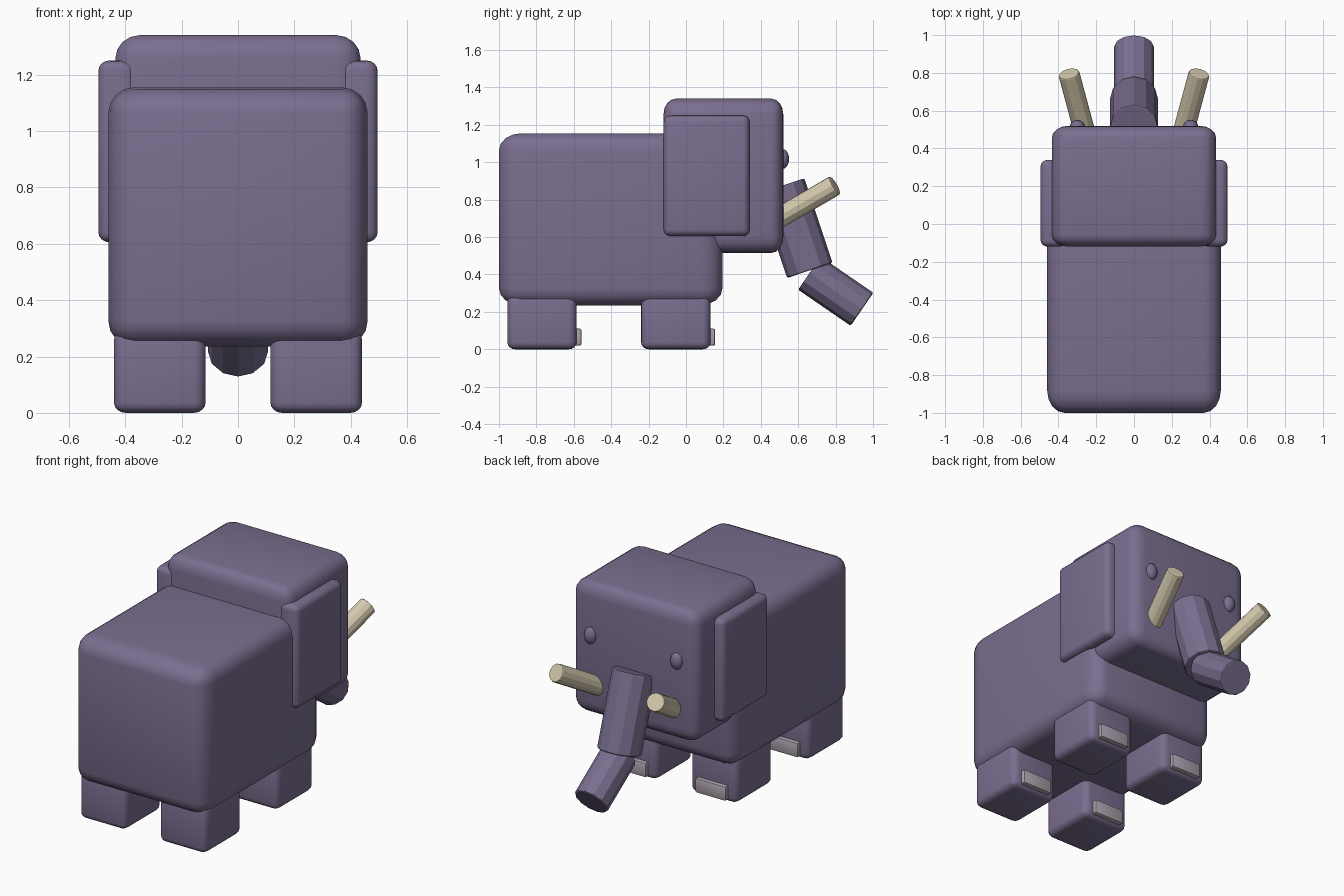
import bpy, bmesh, math
from mathutils import Vector, Matrix

if "Cube" in bpy.data.objects:
    bpy.data.objects.remove(bpy.data.objects["Cube"])


def material(name, rgb):
    m = bpy.data.materials.new(name)
    m.diffuse_color = (*rgb, 1)
    m.use_nodes = True
    m.node_tree.nodes["Principled BSDF"].inputs["Base Color"].default_value = m.diffuse_color
    return m


HIDE = material("purple_hide", (0.195, 0.155, 0.275))
IVORY = material("ivory", (0.66, 0.59, 0.42))
NAIL = material("pale_nail", (0.42, 0.36, 0.42))


def finish(bm, name, mat, smooth_angle=None):
    me = bpy.data.meshes.new(name)
    bm.to_mesh(me)
    bm.free()
    me.materials.append(mat)
    ob = bpy.data.objects.new(name, me)
    bpy.context.collection.objects.link(ob)
    if smooth_angle:
        bpy.ops.object.select_all(action='DESELECT')
        ob.select_set(True)
        bpy.context.view_layer.objects.active = ob
        bpy.ops.object.shade_smooth_by_angle(angle=math.radians(smooth_angle))
    return ob


def block(name, lo, hi, round_by, mat=HIDE, segments=4):
    """Rounded box between two corners, with a rounding width per axis."""
    lo, hi, r = Vector(lo), Vector(hi), Vector(round_by)
    bm = bmesh.new()
    bmesh.ops.create_cube(bm, size=1)
    dims = hi - lo
    bmesh.ops.scale(bm, vec=[dims[i] / r[i] for i in range(3)], verts=bm.verts)
    bmesh.ops.bevel(bm, geom=bm.edges[:], offset=1, segments=segments,
                    profile=0.5, affect='EDGES')
    bmesh.ops.scale(bm, vec=r, verts=bm.verts)
    bmesh.ops.translate(bm, vec=(lo + hi) / 2, verts=bm.verts)
    return finish(bm, name, mat, 40)


def rod(name, start, end, radius, mat, sides=12, bevel=0.0):
    """Straight prism between two points."""
    a, b = Vector(start), Vector(end)
    d = b - a
    bm = bmesh.new()
    bmesh.ops.create_cone(bm, cap_ends=True, segments=sides, radius1=radius,
                          radius2=radius, depth=d.length)
    if bevel:
        rims = [e for e in bm.edges if abs(e.verts[0].co.z - e.verts[1].co.z) < 1e-5]
        bmesh.ops.bevel(bm, geom=rims, offset=bevel, segments=2,
                        profile=0.5, affect='EDGES')
    turn = d.to_track_quat('Z', 'X').to_matrix().to_4x4()
    bm.transform(Matrix.Translation((a + b) / 2) @ turn)
    return finish(bm, name, mat)


# Body and head
block("body", (-0.46, -1.0, 0.235), (0.46, 0.195, 1.155), (0.092, 0.12, 0.092))
block("head", (-0.435, -0.12, 0.515), (0.435, 0.52, 1.34), (0.087, 0.064, 0.083))

# Trunk in two segments
rod("upper_trunk", (0, 0.511, 0.874), (0, 0.662, 0.422), 0.128, HIDE, bevel=0.008)
rod("lower_trunk", (0, 0.66, 0.407), (0, 0.941, 0.214), 0.107, HIDE, bevel=0.008)

for side, s in (("left", -1), ("right", 1)):
    # Ears
    xs = sorted((s * 0.36, s * 0.495))
    block(f"{side}_ear", (xs[0], -0.12, 0.605), (xs[1], 0.34, 1.25),
          (0.04, 0.035, 0.035))

    # Tusks
    tip = Vector((s * 0.345, 0.797, 0.877))
    way = Vector((s * 0.27, 1, 0.58)).normalized()
    rod(f"{side}_tusk", tip - way * 0.5, tip, 0.056, IVORY, bevel=0.008)

    # Eyes
    bm = bmesh.new()
    bmesh.ops.create_uvsphere(bm, u_segments=16, v_segments=10, radius=1)
    bm.transform(Matrix.Translation((s * 0.30, 0.517, 1.018))
                 @ Matrix.Diagonal((0.04, 0.034, 0.053, 1)))
    finish(bm, f"{side}_eye", HIDE, 60)

    # Legs with toenails
    xs = sorted((s * 0.115, s * 0.44))
    for end, back, front in (("rear", -0.955, -0.585), ("front", -0.24, 0.13)):
        block(f"{end}_{side}_leg", (xs[0], back, 0), (xs[1], front, 0.295),
              (0.042, 0.042, 0.036))
        mid = s * 0.2775
        block(f"{end}_{side}_toenail", (mid - 0.105, front - 0.02, 0.02),
              (mid + 0.105, front + 0.026, 0.11), (0.008, 0.008, 0.008), NAIL, 2)
